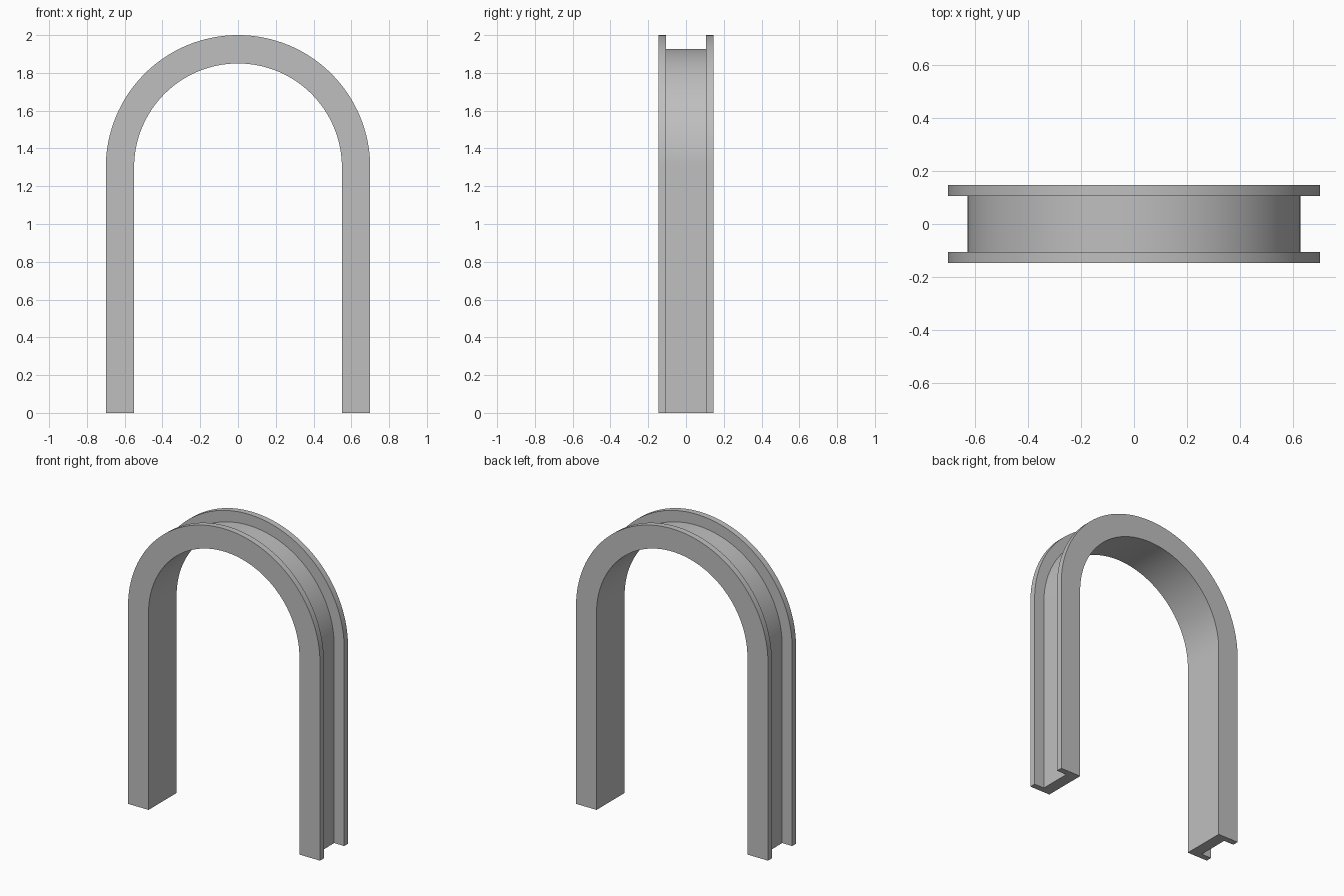
import bpy
import bmesh
import math

cube = bpy.data.objects.get("Cube")
if cube:
    bpy.data.objects.remove(cube, do_unlink=True)

# Main dimensions
SPRING_Z = 1.3
INNER, GROOVE, OUTER = 0.55, 0.627, 0.70
HALF_DEPTH, HALF_GROOVE = 0.146, 0.106
SEGMENTS = 64

grey = bpy.data.materials.new("plain_grey")
grey.use_nodes = True
colour = (0.52, 0.52, 0.52, 1)
grey.diffuse_color = colour
grey.node_tree.nodes["Principled BSDF"].inputs["Base Color"].default_value = colour

# U-shaped channel section as (radius, y), open to the outside
section = [
    (INNER, -HALF_DEPTH), (OUTER, -HALF_DEPTH),
    (OUTER, -HALF_GROOVE), (GROOVE, -HALF_GROOVE),
    (GROOVE, HALF_GROOVE), (OUTER, HALF_GROOVE),
    (OUTER, HALF_DEPTH), (INNER, HALF_DEPTH),
]

# Stations along the arch: right foot, half circle, left foot
stations = [(0, 0)]
stations += [(math.pi * i / SEGMENTS, SPRING_Z) for i in range(SEGMENTS + 1)]
stations += [(math.pi, 0)]

# Sweep the section through the stations
bm = bmesh.new()
rings = [[bm.verts.new((r * math.cos(a), y, z + r * math.sin(a)))
          for r, y in section] for a, z in stations]
count = len(section)
for ring, following in zip(rings, rings[1:]):
    for i in range(count):
        j = (i + 1) % count
        bm.faces.new((ring[i], ring[j], following[j], following[i]))

# Close the feet
bm.faces.new(rings[0])
bm.faces.new(rings[-1])
bmesh.ops.recalc_face_normals(bm, faces=bm.faces)

mesh = bpy.data.meshes.new("arch_channel")
bm.to_mesh(mesh)
bm.free()
mesh.materials.append(grey)
arch = bpy.data.objects.new("arch_channel", mesh)
bpy.context.collection.objects.link(arch)

# Smooth curve with crisp channel edges
bpy.ops.object.select_all(action="DESELECT")
arch.select_set(True)
bpy.context.view_layer.objects.active = arch
bpy.ops.object.shade_smooth_by_angle(angle=math.radians(30))
